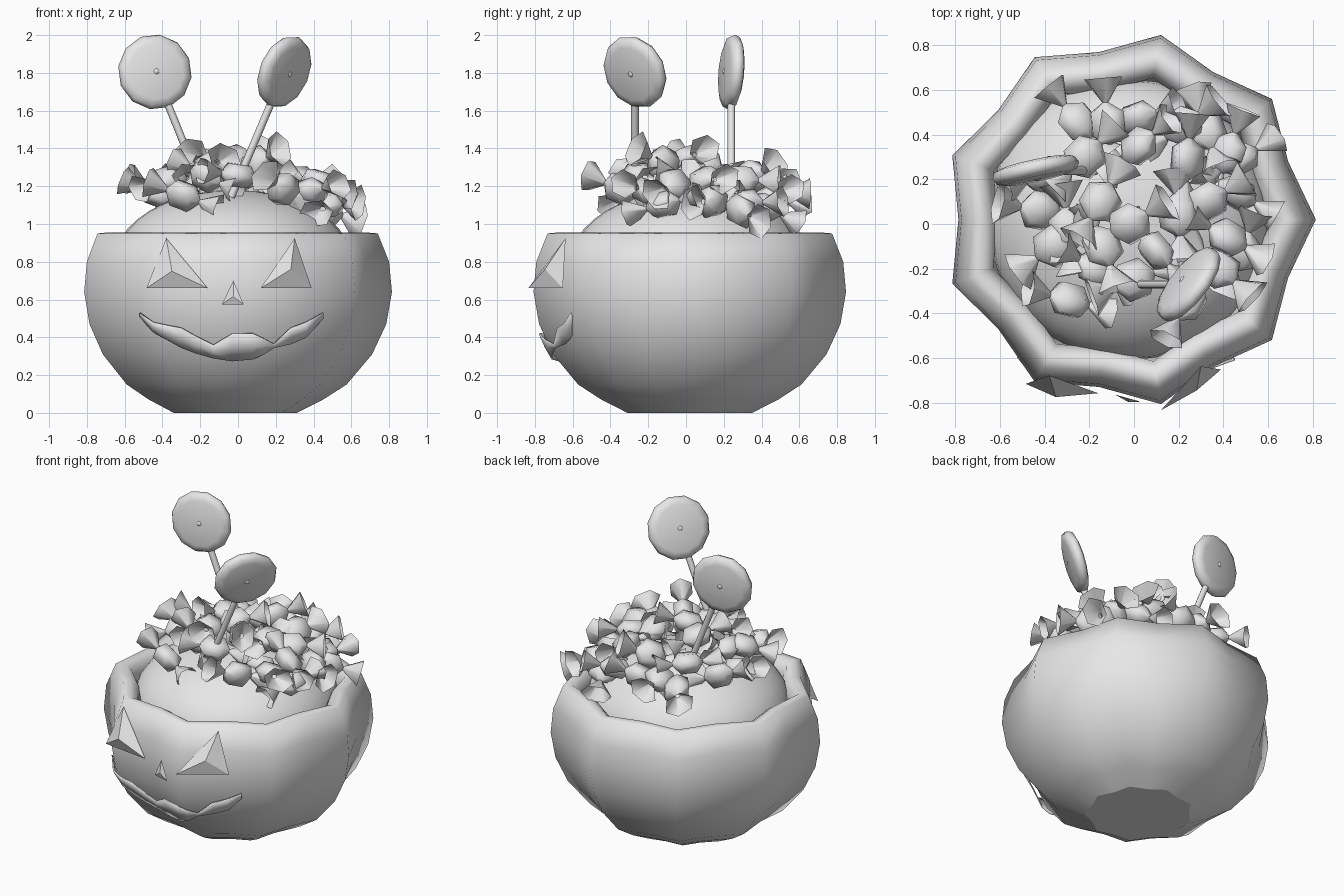
import bpy, bmesh, math, random
from mathutils import Vector, Matrix
from mathutils.bvhtree import BVHTree

if "Cube" in bpy.data.objects:
    bpy.data.objects.remove(bpy.data.objects["Cube"], do_unlink=True)
random.seed(4)

GRAY = (0.8, 0.8, 0.8, 1)
gray = bpy.data.materials.new("plain_gray")
gray.use_nodes = True
gray.diffuse_color = GRAY
gray.node_tree.nodes["Principled BSDF"].inputs["Base Color"].default_value = GRAY


def add_object(name, mesh, matrix=None):
    obj = bpy.data.objects.new(name, mesh)
    bpy.context.collection.objects.link(obj)
    if matrix:
        obj.matrix_world = matrix
    return obj


def to_mesh(name, bm, angle=60):
    mesh = bpy.data.meshes.new(name)
    bm.to_mesh(mesh)
    mesh.materials.append(gray)
    if angle:
        mesh.shade_smooth()
        mesh.set_sharp_from_angle(angle=math.radians(angle))
    return mesh


def lathe(profile, sides, valley=1.0):
    """Revolve (radius, height) points listed upwards on the outside;
    every second side is scaled by valley."""
    bm = bmesh.new()
    rings = []
    for r, z in profile:
        ring = []
        for i in range(sides):
            a = math.tau * i / sides
            k = r * (valley if i % 2 else 1)
            ring.append(bm.verts.new((k * math.cos(a), k * math.sin(a), z)))
        rings.append(ring)
    for low, high in zip(rings, rings[1:]):
        for i in range(sides):
            j = (i + 1) % sides
            bm.faces.new((low[i], low[j], high[j], high[i]))
    bmesh.ops.remove_doubles(bm, verts=bm.verts, dist=0.0005)
    return bm


# Pumpkin bowl with nine lobes and a rolled rim
CENTRE = Matrix.Translation((-0.025, 0.02, 0))
bowl_profile = [(0.335, 0), (0.475, 0.07), (0.60, 0.15), (0.735, 0.31), (0.81, 0.47),
                (0.84, 0.64), (0.825, 0.80), (0.765, 0.95), (0.71, 0.955),
                (0.67, 0.93), (0.645, 0.88), (0.64, 0.78), (0.58, 0.5)]
bowl = lathe(bowl_profile, 18, 0.907)
add_object("pumpkin_bowl", to_mesh("pumpkin_bowl", bowl, 85), CENTRE)
bowl.transform(CENTRE)
surface = BVHTree.FromBMesh(bowl)
# Floor of the bowl, facing its inside
base = lathe([(0.335, 0), (0, 0)], 18, 0.907)
add_object("bowl_base", to_mesh("bowl_base", base), CENTRE)

# Broad smooth mound under the sweets
arc = [math.radians(d) for d in range(0, 91, 9)]
mound = lathe([(0.63 * math.cos(a), 0.8 + 0.38 * math.sin(a)) for a in arc], 32)
add_object("filling_mound", to_mesh("filling_mound", mound), CENTRE)


# Face parts are placed by their distance in front of the bowl
def on_bowl(x, z, lift):
    hit = surface.ray_cast(Vector((x, -3, z)), Vector((0, 1, 0)))[0]
    return (x, hit.y - lift, z)


# Eyes and nose as raised three-sided pyramids
def pyramid(name, corners, apex, height):
    bm = bmesh.new()
    a, b, c = [bm.verts.new(on_bowl(*p)) for p in corners]
    top = bm.verts.new(on_bowl(*apex, height))
    for face in ((a, b, top), (b, c, top), (c, a, top), (c, b, a)):
        bm.faces.new(face)
    add_object(name, to_mesh(name, bm, 0))


# Corners are x, z and distance from the bowl
pyramid("right_eye", [(-0.485, 0.66, 0.07), (-0.16, 0.66, 0.03), (-0.38, 0.925, 0.025)],
        (-0.35, 0.75), 0.07)
pyramid("left_eye", [(0.12, 0.66, 0.03), (0.39, 0.66, 0.03), (0.30, 0.925, 0.03)],
        (0.28, 0.76), 0.065)
pyramid("nose", [(-0.085, 0.575, 0.025), (0.03, 0.575, 0.025), (-0.025, 0.70, 0.02)],
        (-0.025, 0.615), 0.035)

# Jagged grin that follows the bowl
columns = [(-0.52, 0.53, 0.51), (-0.45, 0.48, 0.43), (-0.38, 0.465, 0.39),
           (-0.30, 0.45, 0.345), (-0.22, 0.405, 0.315), (-0.13, 0.36, 0.29),
           (-0.03, 0.42, 0.275), (0.08, 0.42, 0.285), (0.135, 0.395, 0.31),
           (0.19, 0.365, 0.345), (0.28, 0.45, 0.365), (0.36, 0.48, 0.40),
           (0.45, 0.53, 0.50)]
bm = bmesh.new()
rows = [[bm.verts.new(on_bowl(x, z, 0.03)) for z in (top, (top + low) / 2, low)]
        for x, top, low in columns]
for p, q in zip(rows, rows[1:]):
    for k in (0, 1):
        bm.faces.new((p[k], p[k + 1], q[k + 1], q[k]))
mouth = add_object("mouth", to_mesh("mouth", bm, 40))
solid = mouth.modifiers.new("thickness", "SOLIDIFY")
solid.thickness = 0.008
solid.offset = 0

# Lollipops: slanted stick, rounded disc and a small centre button
disc_profile = [(0, -0.042), (0.15, -0.038), (0.187, -0.026), (0.2, 0),
                (0.187, 0.026), (0.15, 0.038), (0, 0.042)]
disc_mesh = to_mesh("lollipop_disc", lathe(disc_profile, 12), 75)
stick_mesh = to_mesh("lollipop_stick", lathe([(0, -0.72), (0.02, -0.72), (0.02, 0), (0, 0)], 8))
button_mesh = to_mesh("lollipop_button",
                      lathe([(0, -0.05), (0.022, -0.038), (0.022, 0.038), (0, 0.05)], 8), 75)


def frame(origin, normal, up):
    side = up.cross(normal)
    m = Matrix((side, up, normal)).transposed().to_4x4()
    m.translation = origin
    return m


def lollipop(side, origin, lean, turn):
    up = Vector((math.sin(lean), 0, math.cos(lean)))
    normal = Matrix.Rotation(turn, 3, up) @ Vector((0, -1, 0))
    place = frame(Vector(origin), normal, up)
    add_object(side + "_lollipop_disc", disc_mesh, place)
    add_object(side + "_lollipop_button", button_mesh, place)
    add_object(side + "_lollipop_stick", stick_mesh,
               Matrix.Translation(origin) @ Matrix.Rotation(lean, 4, "Y"))


lollipop("right", (-0.44, 0.24, 1.805), math.radians(-22), math.radians(13))
lollipop("left", (0.245, -0.27, 1.805), math.radians(23), math.radians(54))

# Wrapped sweets: round middle with a flared twist at each end
sweet_profile = [(0.09, -0.205), (0.014, -0.095), (0.08, -0.05),
                 (0.08, 0.05), (0.014, 0.095), (0.09, 0.205)]
sweet_mesh = to_mesh("wrapped_sweet", lathe(sweet_profile, 6), 62)

# x, y and heading in degrees
sweets = [(-.29, -.34, 165), (-.17, -.2, 150), (-.36, -.1, 215), (-.29, -.02, 100),
          (-.42, .06, 170), (-.15, .1, 60), (-.02, 0, 30), (-.14, -.1, 110),
          (.02, .35, 40), (-.12, .45, 95), (.02, .47, 20), (-.22, .3, 45),
          (-.25, .46, 130), (.24, .29, 85), (.42, .32, 70), (.47, .29, 30),
          (.2, .04, 95), (.33, .1, 30), (.42, -.06, 150), (0, -.25, 20),
          (.38, -.2, 140), (.24, -.35, 60), (.48, -.12, 70), (.22, .44, 35),
          (.46, .14, 150), (-.4, .22, 20), (.1, -.12, 130), (.32, .42, 110)]
for i, (x, y, heading) in enumerate(sweets):
    z = 1.325 - 0.8 * (x * x + y * y) + random.uniform(-0.03, 0.03)
    tilt = random.uniform(65, 115)
    turn = Matrix.Rotation(math.radians(heading), 4, "Z") @ Matrix.Rotation(math.radians(tilt), 4, "Y")
    spin = Matrix.Rotation(random.uniform(0, 6), 4, "Z")
    add_object("wrapped_sweet_%d" % (i + 1), sweet_mesh,
               Matrix.Translation((x, y, z)) @ turn @ spin @ Matrix.Diagonal((1.1, 0.85, 1, 1)))
